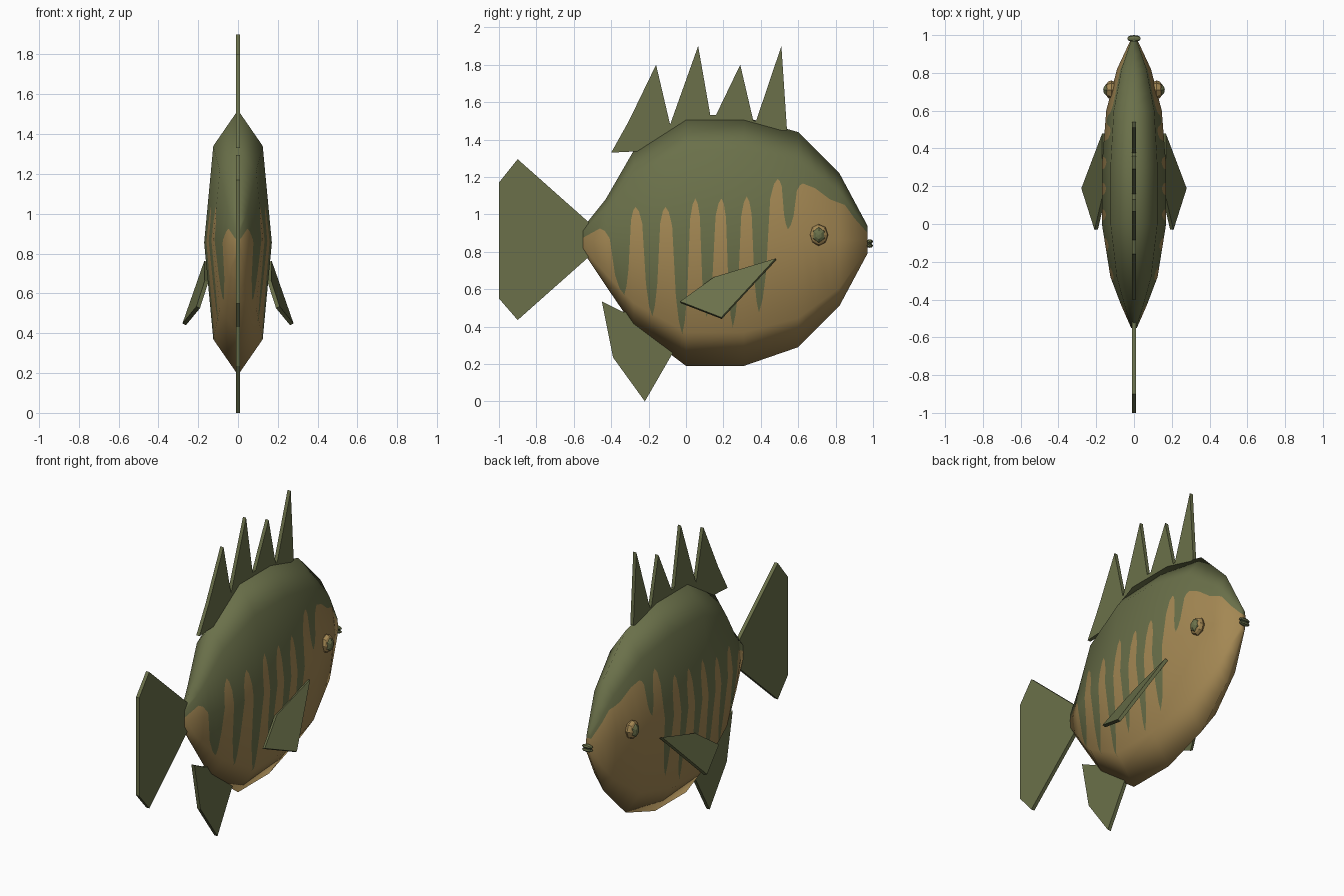
import bpy, bmesh, math
from mathutils import Vector

cube = bpy.data.objects.get("Cube")
if cube:
    bpy.data.objects.remove(cube)


def material(name, rgb):
    mat = bpy.data.materials.new(name)
    mat.use_nodes = True
    mat.diffuse_color = (*rgb, 1)
    mat.node_tree.nodes["Principled BSDF"].inputs["Base Color"].default_value = (*rgb, 1)
    return mat


olive = material("olive green", (0.145, 0.163, 0.068))
tan = material("warm tan", (0.37, 0.245, 0.087))
dark = material("dark green", (0.07, 0.09, 0.045))


def add_object(name, bm, *mats):
    mesh = bpy.data.meshes.new(name)
    bmesh.ops.recalc_face_normals(bm, faces=bm.faces)
    bm.to_mesh(mesh)
    bm.free()
    for mat in mats:
        mesh.materials.append(mat)
    obj = bpy.data.objects.new(name, mesh)
    bpy.context.collection.objects.link(obj)
    return obj


def fin(name, points, thickness=0.022):
    """Flat outline given even thickness about its middle."""
    bm = bmesh.new()
    bm.faces.new([bm.verts.new(p) for p in points])
    obj = add_object(name, bm, olive)
    solid = obj.modifiers.new("thickness", "SOLIDIFY")
    solid.thickness = thickness
    solid.offset = 0
    return obj


def upright_fin(name, outline):
    return fin(name, [(0, y, z) for y, z in outline])


def blob(name, centre, radii, mat, segments=8, rings=6):
    """Low-poly ellipsoid with its pole along x."""
    bm = bmesh.new()
    bmesh.ops.create_uvsphere(bm, u_segments=segments, v_segments=rings, radius=1)
    for v in bm.verts:
        x, y, z = v.co
        v.co = Vector(centre) + Vector((z * radii[0], x * radii[1], y * radii[2]))
    return add_object(name, bm, mat)


# Edge between the green back and the tan flank: alternating crests and stripe tips
turns = [(-.46, .925), (-.33, .57), (-.27, 1.04), (-.18, .455), (-.11, 1.04), (-.02, .36),
         (.05, 1.085), (.11, .45), (.19, 1.085), (.25, .395), (.325, 1.095), (.39, .475),
         (.49, 1.19), (.545, .92), (.625, 1.165)]
ease = [(.2, .1), (.38, .3), (.6, .85), (.8, .96)]
edge = [(-.56, .87), turns[0]]
for a, b in zip(turns, turns[1:]):
    tip, crest = (a, b) if a[1] < b[1] else (b, a)
    arc = [(tip[0] + (crest[0] - tip[0]) * t, tip[1] + (crest[1] - tip[1]) * s) for t, s in ease]
    edge += sorted(arc) + [b]
edge += [(.69, 1.14), (.77, 1.08), (.85, 1.05), (.9, .98), (.98, .89)]


def edge_height(y):
    for (ya, za), (yb, zb) in zip(edge, edge[1:]):
        if y <= yb:
            return za + (zb - za) * (y - ya) / (yb - ya)
    return edge[-1][1]


# Body: eight-sided sections (y, top, bottom, half width)
stations = [(-.55, .93, .8, .015), (-.43, 1.08, .62, .068), (-.28, 1.34, .4, .125),
            (0, 1.52, .19, .17), (.31, 1.52, .19, .17), (.6, 1.44, .29, .147),
            (.82, 1.22, .51, .09), (.97, .94, .79, .02)]
section = [(0, 1), (.73, .73), (1, 0), (.73, -.73), (0, -1), (-.73, -.73), (-1, 0), (-.73, .73)]
bm = bmesh.new()
rings = [[bm.verts.new((w * u, y, (top + low) / 2 + (top - low) / 2 * v)) for u, v in section]
         for y, top, low, w in stations]
for a, b in zip(rings, rings[1:]):
    for i in range(8):
        j = (i + 1) % 8
        bm.faces.new((a[i], a[j], b[j], b[i]))
bm.faces.new(rings[0])
bm.faces.new(rings[-1])
bmesh.ops.recalc_face_normals(bm, faces=bm.faces)
bm.normal_update()

# Keep the smooth normals of the simple body through the cuts
smooth = bm.verts.layers.float_vector.new("smooth")
for v in bm.verts:
    v[smooth] = v.normal


def cut(faces, co, no):
    geom = set(faces)
    for f in faces:
        geom.update(f.edges)
        geom.update(f.verts)
    bmesh.ops.bisect_plane(bm, geom=list(geom), dist=0.00001, plane_co=co, plane_no=no)


for y, z in edge:
    cut(bm.faces[:], (0, y, z), (0, 1, 0))
for (ya, za), (yb, zb) in zip(edge, edge[1:]):
    strip = [f for f in bm.faces if ya < f.calc_center_median().y < yb]
    if strip:
        cut(strip, (0, ya, za), Vector((0, za - zb, yb - ya)).normalized())
for f in bm.faces:
    c = f.calc_center_median()
    f.material_index = 0 if c.z > edge_height(c.y) else 1
    f.smooth = True
normals = [v[smooth].normalized() for v in bm.verts]
bm.verts.layers.float_vector.remove(smooth)
body = add_object("body", bm, olive, tan)
body.data.normals_split_custom_set_from_vertices(normals)

# Fins along the middle
upright_fin("dorsal_fin", [
    (-.4, 1.33), (-.305, 1.5), (-.16, 1.8), (-.085, 1.48), (.065, 1.9), (.13, 1.53),
    (.16, 1.53), (.29, 1.8), (.36, 1.5), (.375, 1.5), (.51, 1.9), (.54, 1.45),
    (.3, 1.42), (0, 1.42), (-.2, 1.34)])
upright_fin("tail_fin", [(-1, 1.17), (-.9, 1.295), (-.5, .94), (-.5, .79), (-.9, .435), (-1, .55)])
upright_fin("anal_fin", [(-.45, .535), (-.34, .48), (-.15, .45), (-.07, .26), (-.22, 0), (-.39, .235)])

# Paired parts
for side, s in (("left", 1), ("right", -1)):
    fin(side + "_pectoral_fin", [(s * .16, .48, .76), (s * .158, .15, .66),
                                 (s * .2, -.03, .53), (s * .27, .19, .445)], 0.02)
    blob(side + "_eye", (s * .12, .71, .89), (.035, .05, .058), tan)
    blob(side + "_pupil", (s * .138, .71, .89), (.025, .036, .044), olive, 6)

# Mouth: two lips with a dark gap
for name, z in (("upper_lip", .855), ("lower_lip", .833)):
    blob(name, (0, .982, z), (.036, .018, .012), olive)
blob("mouth_gap", (0, .98, .844), (.03, .014, .01), dark)
